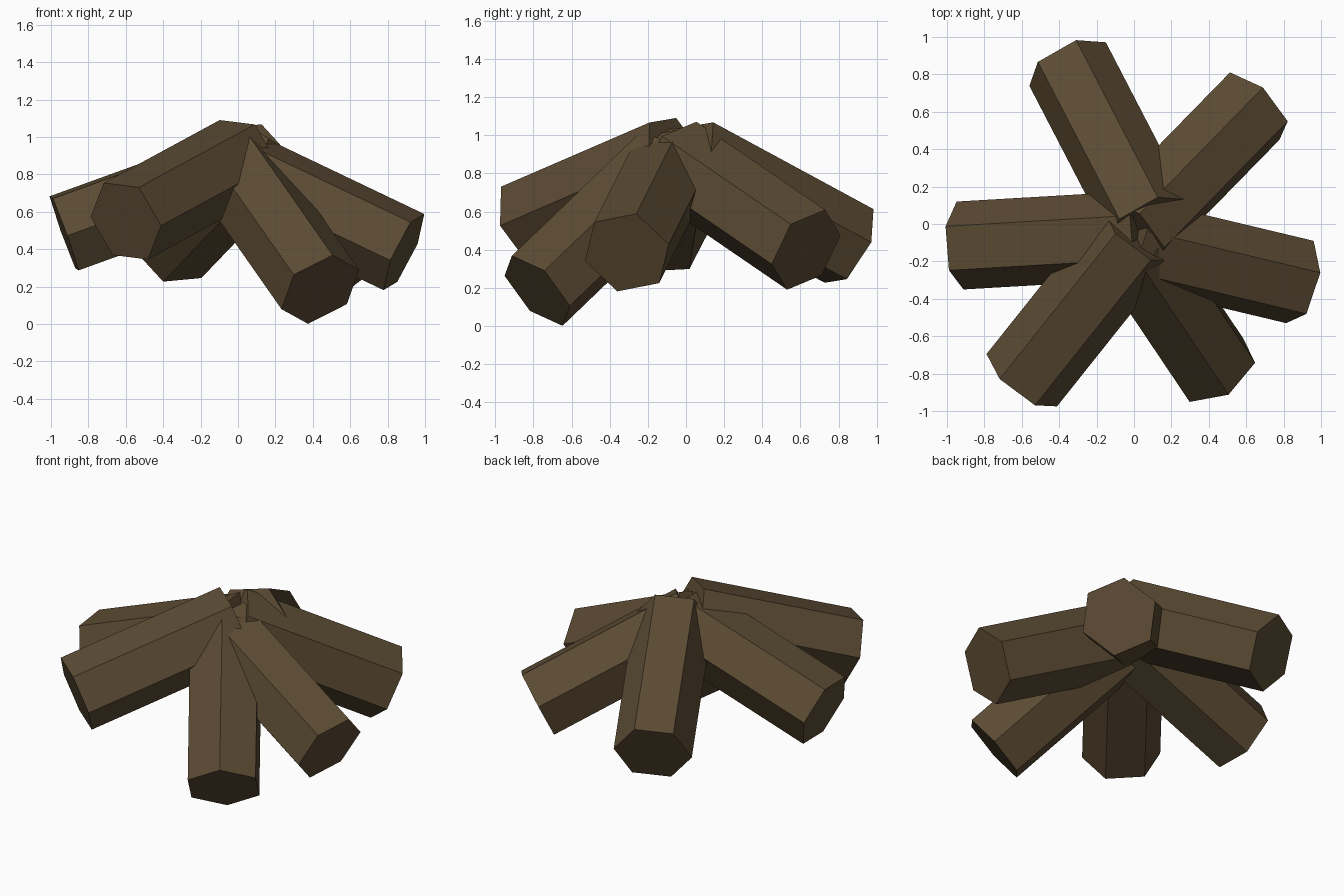
import bpy, bmesh
from mathutils import Vector, Matrix

if "Cube" in bpy.data.objects:
    bpy.data.objects.remove(bpy.data.objects["Cube"])

bark = bpy.data.materials.new("bark brown")
bark.diffuse_color = (0.105, 0.07, 0.033, 1)
bark.use_nodes = True
bark.node_tree.nodes["Principled BSDF"].inputs["Base Color"].default_value = bark.diffuse_color

RADIUS, LENGTH = 0.236, 1.05

# Each log: centre of its outer end, direction to the apex, one corner of the hexagon
logs = {
    "back_left_log": ((-0.355, 0.855, 0.42), (0.415, -0.80, 0.433), (0.045, 0.125, 0.19)),
    "back_right_log": ((0.645, 0.63, 0.40), (-0.628, -0.643, 0.44), (0.045, 0.10, 0.21)),
    "right_log": ((0.887, -0.31, 0.385), (-0.88, 0.21, 0.42), (0.11, 0.05, 0.205)),
    "front_right_log": ((0.44, -0.78, 0.185), (-0.436, 0.648, 0.623), (0.07, -0.14, 0.18)),
    "front_left_log": ((-0.60, -0.835, 0.55), (0.59, 0.74, 0.32), (-0.11, 0.005, 0.19)),
    "left_log": ((-0.93, -0.115, 0.485), (0.94, 0.055, 0.34), (-0.01, 0.235, 0.015)),
}


def add_log(name, end, direction, corner):
    axis = Vector(direction).normalized()
    side = Vector(corner)
    side = (side - axis * side.dot(axis)).normalized()
    bm = bmesh.new()
    # Hexagonal rod with its first corner on local +Y (60 degree steps)
    bmesh.ops.create_cone(bm, cap_ends=True, segments=6, radius1=RADIUS,
                          radius2=RADIUS, depth=LENGTH)
    first = max(bm.verts, key=lambda v: v.co.y).co
    local_side = Vector((first.x, first.y, 0)).normalized()
    local_cross = Vector((0, 0, 1)).cross(local_side)
    src = Matrix((local_side, local_cross, (0, 0, 1)))
    dst = Matrix((side, axis.cross(side), axis)).transposed()
    rot = (dst @ src).to_4x4()
    middle = Vector(end) + axis * LENGTH / 2
    bm.transform(Matrix.Translation(middle) @ rot)
    mesh = bpy.data.meshes.new(name)
    bm.to_mesh(mesh)
    bm.free()
    mesh.materials.append(bark)
    bpy.context.collection.objects.link(bpy.data.objects.new(name, mesh))


for name, spec in logs.items():
    add_log(name, *spec)
